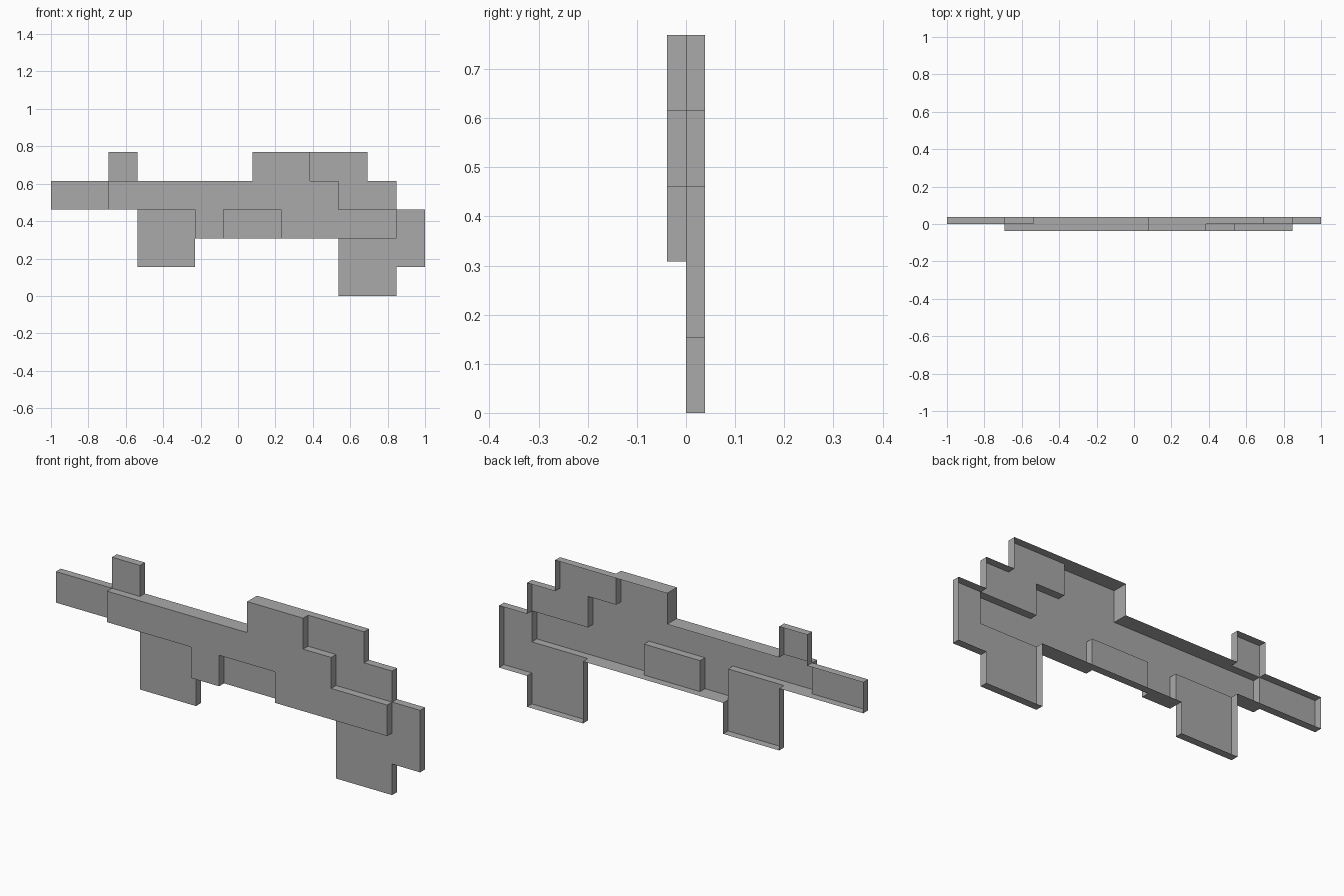
import bpy
import bmesh
import math
from mathutils import Vector

cube = bpy.data.objects.get("Cube")
if cube:
    bpy.data.objects.remove(cube)

UNIT = 2 / 13            # one square of the stepped outline
FRONT, MIDDLE, BACK = -UNIT / 4, 0.0, UNIT / 4

grey = bpy.data.materials.new("plain grey")
grey.use_nodes = True
colour = (0.4, 0.4, 0.4, 1)
grey.diffuse_color = colour
grey.node_tree.nodes["Principled BSDF"].inputs["Base Color"].default_value = colour

# Each part: depth of its front sheet, and rectangles (left, bottom, right, top) in units
PARTS = {
    "receiver": (FRONT, [(2, 3, 10, 4), (7, 4, 9, 5), (5, 2, 6, 3), (8, 2, 12, 3)]),
    "barrel": (MIDDLE, [(0, 3, 2, 4)]),
    "front_sight": (MIDDLE, [(2, 4, 3, 5)]),
    "foregrip": (MIDDLE, [(3, 1, 5, 3)]),
    "recessed_panel": (MIDDLE, [(6, 2, 8, 3)]),
    "rear_steps": (MIDDLE, [(9, 4, 11, 5), (10, 3, 12, 4)]),
    "rear_grip": (MIDDLE, [(10, 0, 12, 2), (12, 1, 13, 3)]),
}


def cells(rects):
    return [(i, k) for l, b, r, t in rects for i in range(l, r) for k in range(b, t)]


# Depth of the front sheet over every square
depth = {c: y for y, rects in PARTS.values() for c in cells(rects)}


def add_face(bm, points, outward):
    face = bm.faces.new([bm.verts.new(p) for p in points])
    face.normal_update()
    if face.normal.dot(outward) < 0:
        face.normal_flip()


def build_part(name, y, rects):
    """Front sheet with side walls, left open at the back."""
    bm = bmesh.new()
    for i, k in cells(rects):
        centre = Vector((-1 + (i + 0.5) * UNIT, 0, (k + 0.5) * UNIT))
        h = UNIT / 2
        corners = [centre + Vector((sx * h, y, sz * h))
                   for sx, sz in ((-1, -1), (1, -1), (1, 1), (-1, 1))]
        add_face(bm, corners, Vector((0, -1, 0)))
        # Walls reach back to the neighbour's sheet, or to the open rim
        for dx, dz in ((1, 0), (-1, 0), (0, 1), (0, -1)):
            rim = depth.get((i + dx, k + dz), BACK)
            if rim <= y:
                continue
            out = Vector((dx, 0, dz))
            along = Vector((dz, 0, dx))
            a = centre + (out + along) * h
            b = centre + (out - along) * h
            add_face(bm, [(a.x, y, a.z), (b.x, y, b.z),
                          (b.x, rim, b.z), (a.x, rim, a.z)], out)
    bmesh.ops.remove_doubles(bm, verts=bm.verts, dist=0.0001)
    bmesh.ops.dissolve_limit(bm, angle_limit=math.radians(1),
                             verts=bm.verts, edges=bm.edges)
    mesh = bpy.data.meshes.new(name)
    bm.to_mesh(mesh)
    bm.free()
    mesh.materials.append(grey)
    bpy.context.collection.objects.link(bpy.data.objects.new(name, mesh))


for part, (y, rects) in PARTS.items():
    build_part(part, y, rects)
